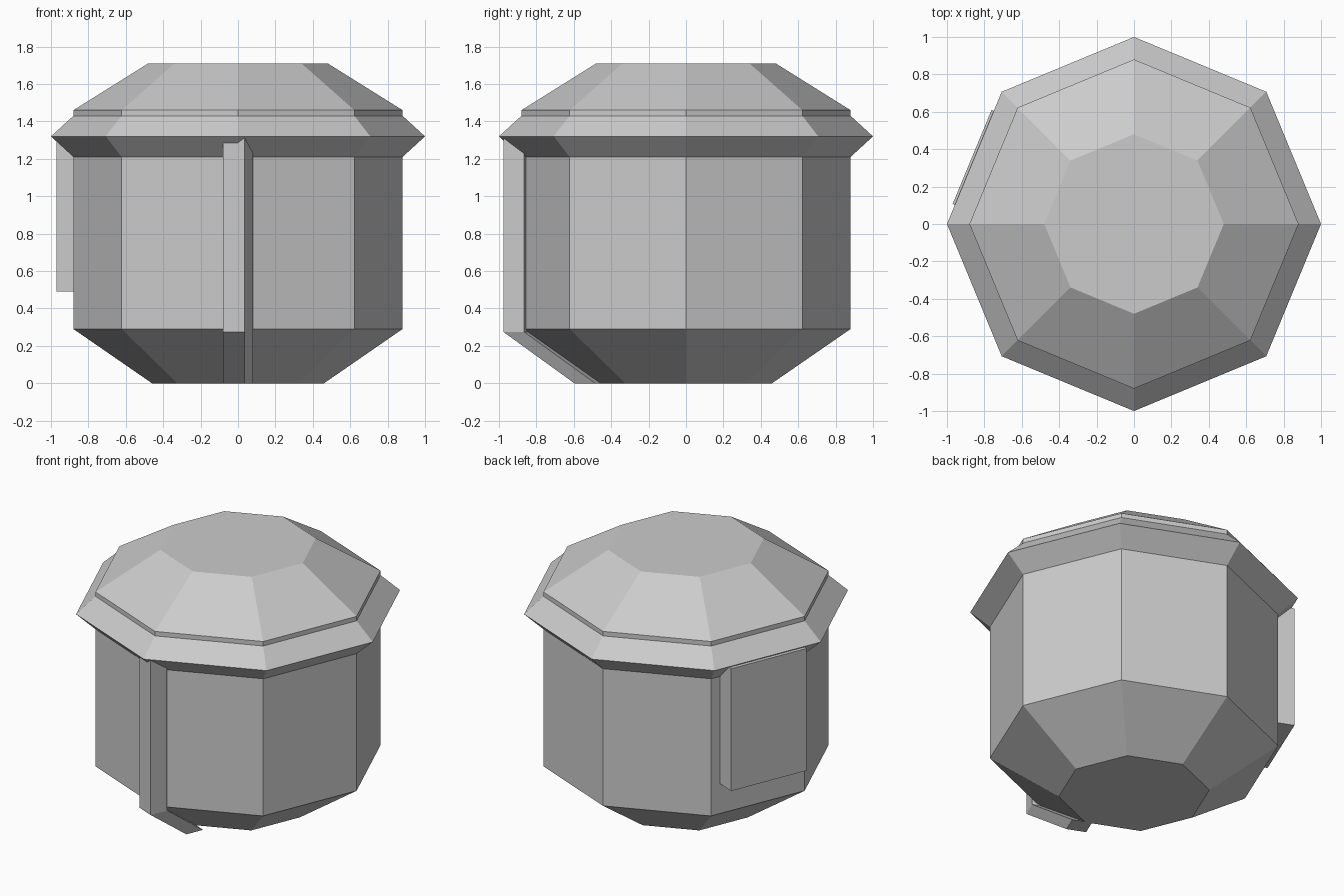
import bpy, bmesh, math
from mathutils import Vector

if "Cube" in bpy.data.objects:
    bpy.data.objects.remove(bpy.data.objects["Cube"])

grey = bpy.data.materials.new("light_grey")
grey.diffuse_color = (0.6, 0.6, 0.6, 1)
grey.use_nodes = True
grey.node_tree.nodes["Principled BSDF"].inputs["Base Color"].default_value = grey.diffuse_color


def loft(name, rings):
    """Flat-shaded closed solid through matching rings of points, bottom to top."""
    bm = bmesh.new()
    loops = [[bm.verts.new(p) for p in ring] for ring in rings]
    n = len(rings[0])
    for a, b in zip(loops, loops[1:]):
        for i in range(n):
            j = (i + 1) % n
            bm.faces.new((a[i], a[j], b[j], b[i]))
    bm.faces.new(loops[0][::-1])
    bm.faces.new(loops[-1])
    bmesh.ops.recalc_face_normals(bm, faces=bm.faces)
    mesh = bpy.data.meshes.new(name)
    bm.to_mesh(mesh)
    bm.free()
    mesh.materials.append(grey)
    obj = bpy.data.objects.new(name, mesh)
    bpy.context.collection.objects.link(obj)
    return obj


def octagon(r, z):
    return [(r * math.cos(i * math.pi / 4), r * math.sin(i * math.pi / 4), z)
            for i in range(8)]


def footprint(corner, along, inward, z, shift=0.0):
    """Rectangle from an outer corner, spanned by two vectors, slid along y."""
    c = Vector(corner)
    pts = (c, c + along, c + along + inward, c + inward)
    return [(p.x, p.y + shift, z) for p in pts]


# Eight-sided hull: tapered base, straight wall, flared rim, collar, sloped roof
profile = [(0.46, 0.0), (0.88, 0.29), (0.88, 1.21), (1.0, 1.32),
           (0.88, 1.43), (0.88, 1.46), (0.48, 1.71)]
loft("hull", [octagon(r, z) for r, z in profile])

s, c = math.sin(math.pi / 8), math.cos(math.pi / 8)

# Front rib: upright bar that slants back under the hull at its foot
along, inward = Vector((-c, s)) * 0.125, Vector((s, c)) * 0.12
corner = (0.035, -0.977)
loft("front_rib", [footprint(corner, along, inward, 0.0, 0.38),
                   footprint(corner, along, inward, 0.275),
                   footprint(corner, along, inward, 1.31)])

# Side panel: thick plate on the rear left wall, tucked under the rim
out, side = Vector((-c, s)), Vector((s, c))
corner = out * 0.937 - side * 0.272
loft("side_panel", [footprint(corner, side * 0.544, out * -0.15, z)
                    for z in (0.49, 1.31)])
